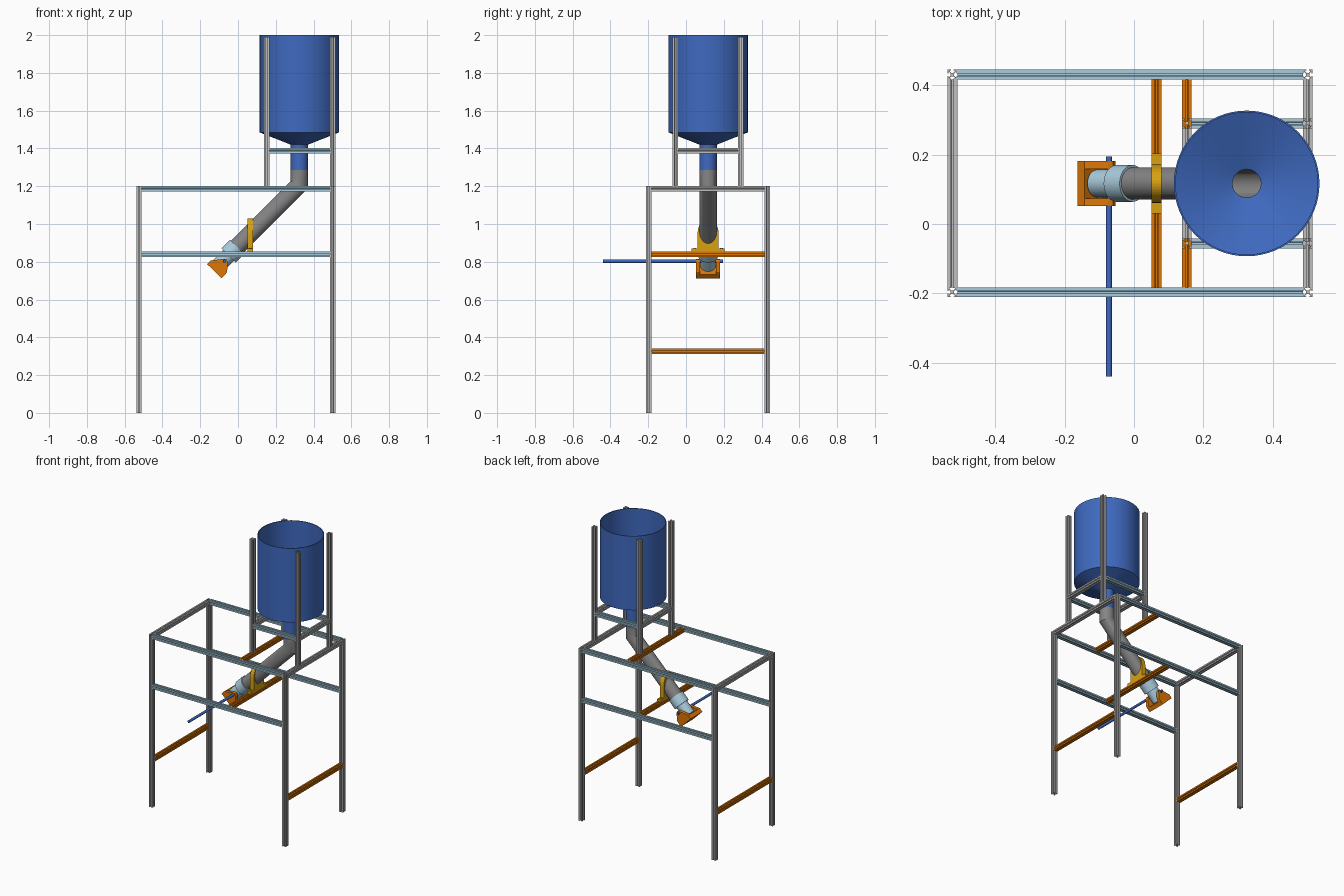
import bpy, bmesh
from math import sin, cos, pi, radians
from mathutils import Vector

if "Cube" in bpy.data.objects:
    bpy.data.objects.remove(bpy.data.objects["Cube"])


def material(name, srgb):
    m = bpy.data.materials.new(name)
    m.use_nodes = True
    col = [(c / 255) ** 2.2 for c in srgb] + [1]
    m.diffuse_color = col
    m.node_tree.nodes["Principled BSDF"].inputs["Base Color"].default_value = col
    return m


ALU = material("aluminium grey", (190, 190, 190))
PALE = material("pale blue", (168, 203, 220))
BLUE = material("hopper blue", (65, 105, 190))
ORANGE = material("orange", (220, 118, 15))
GOLD = material("gold", (215, 160, 25))
GREY = material("pipe grey", (132, 132, 132))


def finish(name, bm, mat, smooth=False):
    bmesh.ops.recalc_face_normals(bm, faces=bm.faces)
    me = bpy.data.meshes.new(name)
    bm.to_mesh(me)
    bm.free()
    me.materials.append(mat)
    ob = bpy.data.objects.new(name, me)
    bpy.context.collection.objects.link(ob)
    if smooth:
        bpy.ops.object.select_all(action='DESELECT')
        ob.select_set(True)
        bpy.context.view_layer.objects.active = ob
        bpy.ops.object.shade_smooth_by_angle(angle=radians(30))
    return ob


def prism(name, outline, axis, lo, hi, mat):
    """Extrude a 2D outline along the axis between lo and hi."""
    place = {"x": lambda a, b, t: (t, a, b),
             "y": lambda a, b, t: (a, t, b),
             "z": lambda a, b, t: (a, b, t)}[axis]
    bm = bmesh.new()
    ends = [[bm.verts.new(place(a, b, t)) for a, b in outline] for t in (lo, hi)]
    n = len(outline)
    for e in ends:
        bm.faces.new(e)
    for i in range(n):
        j = (i + 1) % n
        bm.faces.new((ends[0][i], ends[0][j], ends[1][j], ends[1][i]))
    return finish(name, bm, mat)


def loft(name, rings, mat, v=(0, 1, 0), hollow=False, n=48):
    """Skin rings of (centre, u direction, radius); hollow joins last to first."""
    v = Vector(v)
    bm = bmesh.new()
    loops = []
    for c, u, r in rings:
        c, u = Vector(c), Vector(u)
        loops.append([bm.verts.new(c + r * (u * cos(2 * pi * i / n) + v * sin(2 * pi * i / n)))
                      for i in range(n)])
    pairs = list(zip(loops, loops[1:]))
    if hollow:
        pairs.append((loops[-1], loops[0]))
    else:
        bm.faces.new(loops[0])
        bm.faces.new(loops[-1])
    for a, b in pairs:
        for i in range(n):
            j = (i + 1) % n
            bm.faces.new((a[i], a[j], b[j], b[i]))
    return finish(name, bm, mat, True)


# Slotted extrusion section: one side, repeated around four quarter turns
H = 0.0142
side = [(H, H), (.0038, H), (.0038, .0117), (.0075, .0117), (.0075, .0095), (.003, .005)]
side += [(-x, y) for x, y in reversed(side[1:])]
SECTION = []
for k in range(4):
    for x, y in side:
        for _ in range(k):
            x, y = -y, x
        SECTION.append((x, y))


def bar(name, axis, a, b, lo, hi, mat):
    return prism(name, [(a + p, b + q) for p, q in SECTION], axis, lo, hi, mat)


# Main frame
XL, XR, XM, YF, YB = -0.524, 0.501, 0.152, -0.197, 0.431
TOP, MID, LOW, UP = 1.186, 0.84, 0.326, 1.387
YS = {"front": YF, "back": YB}
XS = {"right": XL, "left": XR}
for fb, y in YS.items():
    for rl, x in XS.items():
        bar(f"leg_{fb}_{rl}", "z", x, y, 0, 1.2, ALU)
    bar(f"top_rail_{fb}", "x", y, TOP, XL + H, XR - H, PALE)
    bar(f"middle_rail_{fb}", "x", y, MID, XL + H, XR - H, PALE)
for rl, x in XS.items():
    bar(f"top_end_rail_{rl}", "y", x, TOP, YF + H, YB - H, ALU)
    bar(f"low_end_rail_{rl}", "y", x, LOW, YF + H, YB - H, ORANGE)
bar("hopper_cross_beam", "y", XM, TOP, YF + H, YB - H, ORANGE)
bar("pipe_cross_beam", "y", 0.065, MID, YF + H, YB - H, ORANGE)

# Hopper frame
HF, HB = -0.056, 0.29
for fb, y in (("front", HF), ("back", HB)):
    for rl, x in (("right", XM), ("left", XR)):
        bar(f"hopper_post_{fb}_{rl}", "z", x, y, 1.2, 1.99, ALU)
    bar(f"hopper_rail_{fb}", "x", y, UP, XM + H, XR - H, PALE)
for rl, x in (("right", XM), ("left", XR)):
    bar(f"hopper_end_rail_{rl}", "y", x, UP, HF + H, HB - H, ALU)

# Hopper: open drum, cone and spout as one thin shell
CX, CY = 0.325, 0.117
shell = [(.21, 2), (.21, 1.485), (.046, 1.42), (.046, 1.285),
         (.041, 1.285), (.041, 1.423), (.205, 1.489), (.205, 2)]
loft("hopper", [((CX, CY, z), (1, 0, 0), r) for r, z in shell], BLUE, hollow=True, n=64)

# Feed pipe with mitred bend, sloping down at 45 degrees
SLOPE = (0.7071, 0, -0.7071)


def on_axis(x):
    return (x, CY, x + 0.883)


outer = [((CX, CY, 1.285), (1, 0, 0)), (on_axis(CX), (1, 0, -0.414)), (on_axis(-0.03), SLOPE)]
loft("feed_pipe", [(c, u, .046) for c, u in outer] +
     [(c, u, .041) for c, u in reversed(outer)], GREY, hollow=True)
loft("pipe_collar", [(on_axis(x), SLOPE, .053) for x in (-0.004, -0.05)], PALE)
loft("outlet_nozzle", [(on_axis(x), SLOPE, .04) for x in (-0.04, -0.106)], PALE)

# Saddle that holds the pipe on its beam
arch = [(CY + .056 * cos(pi * i / 20), .945 + .085 * sin(pi * i / 20)) for i in range(21)]
foot = [(CY - .056, .87), (CY - .087, .87), (CY - .087, .854),
        (CY + .087, .854), (CY + .087, .87), (CY + .056, .87)]
prism("pipe_saddle", arch + foot, "x", .05, .079, GOLD)
for s, y in (("front", CY - .071), ("back", CY + .071)):
    loft(f"saddle_bolt_{s}", [((.065, y, z), (1, 0, 0), .007) for z in (.868, .874)], GOLD, n=16)

# Outlet gate: end plate with two ears hung on the rod
Y0, Y1, EAR = .052, .181, .022
prism("gate_plate", [(-.163, .787), (-.143, .807), (-.068, .732), (-.087, .712)], "y", Y0, Y1, ORANGE)
ear = [(-.143, .807), (-.075, .815), (-.06, .812), (-.054, .798), (-.058, .745), (-.068, .732)]
prism("gate_ear_front", ear, "y", Y0, Y0 + EAR, ORANGE)
prism("gate_ear_back", ear, "y", Y1 - EAR, Y1, ORANGE)
loft("gate_rod", [((-.072, y, .803), (1, 0, 0), .0085) for y in (-.44, .195)], BLUE, v=(0, 0, 1), n=20)
